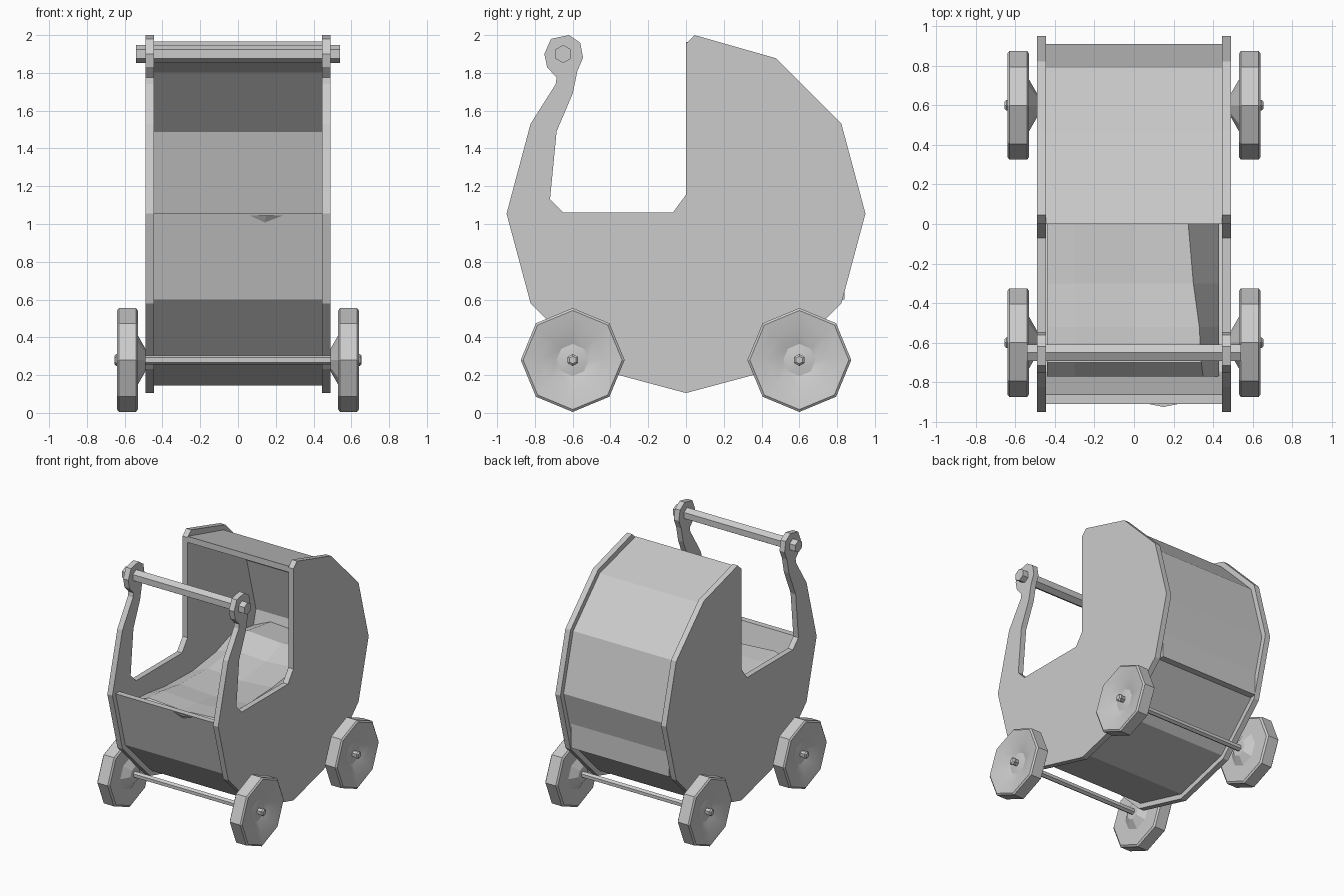
import bpy, bmesh
from math import sin, cos, pi, radians

cube = bpy.data.objects.get("Cube")
if cube:
    bpy.data.objects.remove(cube)

grey = bpy.data.materials.new("plain grey")
grey.use_nodes = True
grey.diffuse_color = (0.6, 0.6, 0.6, 1)
grey.node_tree.nodes["Principled BSDF"].inputs["Base Color"].default_value = (0.6, 0.6, 0.6, 1)


def finish(name, bm):
    bmesh.ops.recalc_face_normals(bm, faces=bm.faces)
    mesh = bpy.data.meshes.new(name)
    bm.to_mesh(mesh)
    bm.free()
    mesh.materials.append(grey)
    obj = bpy.data.objects.new(name, mesh)
    bpy.context.collection.objects.link(obj)
    return obj


def prism(name, outline, x0, x1):
    """Extrude a (y, z) outline along x."""
    bm = bmesh.new()
    face = bm.faces.new([bm.verts.new((x0, y, z)) for y, z in outline])
    new = bmesh.ops.extrude_face_region(bm, geom=[face])["geom"]
    verts = [v for v in new if isinstance(v, bmesh.types.BMVert)]
    bmesh.ops.translate(bm, verts=verts, vec=(x1 - x0, 0, 0))
    return finish(name, bm)


def lathe(name, profile, sides, y, z):
    """Sweep (x, radius) pairs round an axis along x, with a corner on top."""
    bm = bmesh.new()
    rings = []
    for x, r in profile:
        angles = [2 * pi * i / sides for i in range(sides)]
        rings.append([bm.verts.new((x, y + r * sin(a), z + r * cos(a))) for a in angles])
    for a, b in zip(rings, rings[1:]):
        for i in range(sides):
            j = (i + 1) % sides
            bm.faces.new((a[i], a[j], b[j], b[i]))
    bm.faces.new(rings[0])
    bm.faces.new(rings[-1])
    return finish(name, bm)


CENTRE = 1.055


def arc(radius, start, end):
    """Corners of a twelve-sided ring in the y-z plane."""
    return [(radius * cos(radians(a)), CENTRE + radius * sin(radians(a)))
            for a in range(start, end + 1, 30)]


# Side panels: twelve-sided body, hood edge, cut-out and handle arm
handle_arm = [(-0.65, 1.06), (-0.72, 1.13), (-0.685, 1.49), (-0.6, 1.69),
              (-0.575, 1.81), (-0.545, 1.88), (-0.56, 1.96), (-0.62, 2.0),
              (-0.715, 1.98), (-0.75, 1.9), (-0.735, 1.83), (-0.685, 1.775),
              (-0.69, 1.74), (-0.823, 1.53)]
hood_edge = [(0.045, 2.0), (0, 1.955), (0, 1.155), (-0.07, 1.06)]
panel = arc(0.95, 180, 420) + hood_edge + handle_arm
for side, s in (("left", 1), ("right", -1)):
    prism(side + "_side_panel", panel, s * 0.445, s * 0.49)

# Curved shell from the front rim, under the body, to the hood
shell = arc(0.91, 180, 450) + arc(0.862, 180, 450)[::-1]
prism("body_shell", shell, -0.446, 0.446)

# Handle bar
lathe("handle_bar", [(-0.54, 0.048), (0.54, 0.048)], 6, -0.65, 1.9)

# Axles and dished wheels
wheel = [(0.49, 0.06), (0.53, 0.13), (0.53, 0.26), (0.54, 0.275), (0.63, 0.275),
         (0.64, 0.262), (0.625, 0.17), (0.595, 0.085), (0.605, 0.03)]
for end, y in (("front", -0.6), ("rear", 0.6)):
    lathe(end + "_axle", [(-0.655, 0.02), (-0.645, 0.032), (-0.62, 0.025),
                          (0.62, 0.025), (0.645, 0.032), (0.655, 0.02)], 6, y, 0.28)
    for side, s in (("left", 1), ("right", -1)):
        obj = lathe(f"{end}_{side}_wheel", [(s * x, r) for x, r in wheel], 8, y, 0.28)
        bpy.ops.object.select_all(action="DESELECT")
        obj.select_set(True)
        bpy.context.view_layer.objects.active = obj
        bpy.ops.object.shade_smooth_by_angle(angle=radians(20))

# Lumpy bedding: chamfered cross-sections (y, crest height, right crest x)
sections = [(-0.77, 0.9, 0.35), (-0.7, 0.98, 0.34), (-0.52, 0.97, 0.33), (-0.3, 0.94, 0.3),
            (0.05, 0.93, 0.27), (0.35, 0.97, 0.27), (0.55, 1.04, 0.27), (0.84, 1.0, 0.27)]
bm = bmesh.new()
rows = []
for y, z, crest in sections:
    section = [(-0.44, 0.6), (-0.44, z - 0.06), (-0.3, z), (0, z - 0.02),
               (crest, z), (0.43, z - 0.2), (0.43, 0.6)]
    rows.append([bm.verts.new((x, y, h)) for x, h in section])
for a, b in zip(rows, rows[1:]):
    for i in range(len(a)):
        j = (i + 1) % len(a)
        bm.faces.new((a[i], a[j], b[j], b[i]))
bm.faces.new(rows[0])
bm.faces.new(rows[-1])
finish("bedding", bm)

# Small corner of bedding showing through the front
bm = bmesh.new()
for co in [(0, -0.895, 1.045), (0.3, -0.895, 1.045), (0.14, -0.895, 1.005), (0.15, -0.925, 1.045)]:
    bm.verts.new(co)
bmesh.ops.convex_hull(bm, input=bm.verts)
finish("bedding_corner", bm)
